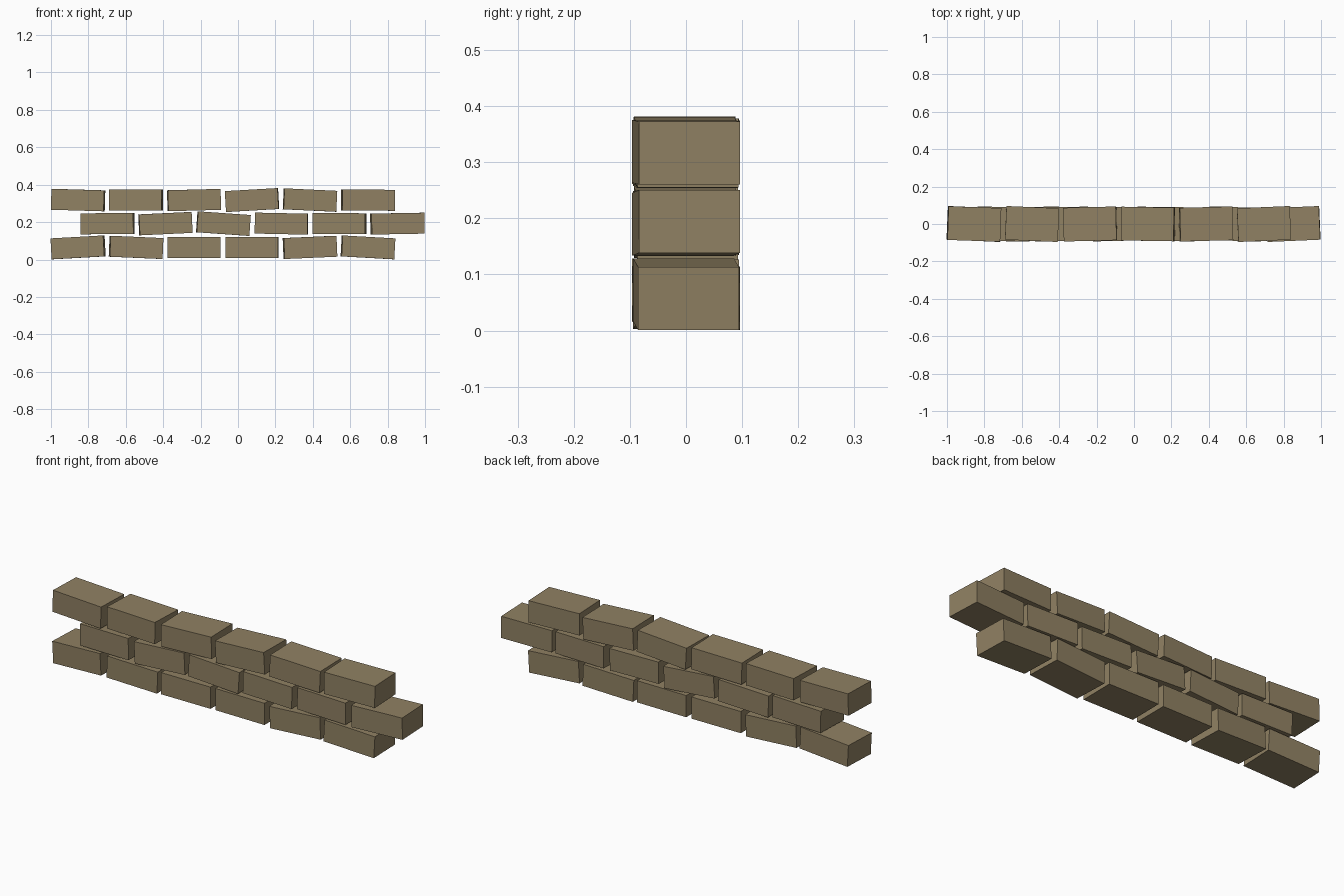
import bpy, math

if "Cube" in bpy.data.objects:
    bpy.data.objects.remove(bpy.data.objects["Cube"])

# One flat clay-stone colour
stone = bpy.data.materials.new("tan stone")
stone.diffuse_color = (0.28, 0.22, 0.125, 1)
stone.use_nodes = True
stone.node_tree.nodes["Principled BSDF"].inputs["Base Color"].default_value = stone.diffuse_color

LENGTH, DEPTH, HEIGHT, PITCH = 0.282, 0.18, 0.112, 0.31


def brick(name, x, z, tilt, yaw):
    """A loose block: tilt lifts its right end, yaw turns it about z (degrees)."""
    bpy.ops.mesh.primitive_cube_add(
        size=1, location=(x, 0, z),
        rotation=(0, math.radians(-tilt), math.radians(yaw)))
    ob = bpy.context.object
    ob.name = name
    ob.scale = (LENGTH, DEPTH, HEIGHT)
    ob.data.materials.append(stone)


# Each course: first brick x, centre z, then (tilt, yaw) per brick
courses = [
    ("bottom", -0.855, 0.065, [(3.2, -2.5), (-2.5, 2), (0, 0), (0, -0.7), (2.5, 2), (-3.2, 1.8)]),
    ("middle", -0.698, 0.192, [(0.5, -2), (2.7, 1.3), (-4, 1.3), (-1.2, -0.8), (-0.3, -2), (1, 2.5)]),
    ("top", -0.855, 0.318, [(-1.7, -2), (-0.3, -2.5), (1.5, 1.5), (3.3, -1), (-2.7, 1.5), (-0.6, 2.5)]),
]
for label, x0, z, turns in courses:
    for i, (tilt, yaw) in enumerate(turns):
        brick(f"{label}_brick_{i + 1}", x0 + i * PITCH, z, tilt, yaw)
